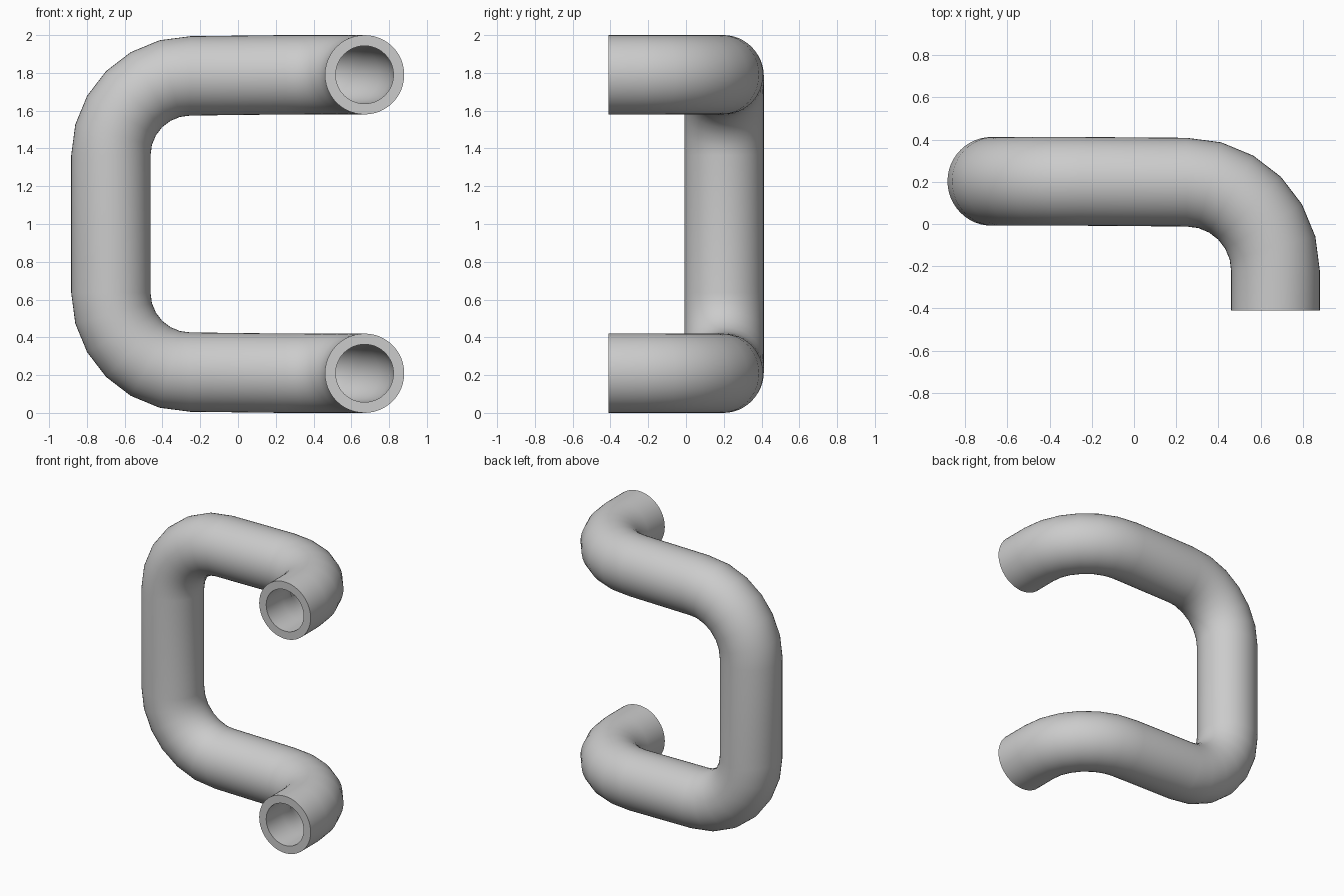
import bpy, bmesh
from math import sin, cos, pi, radians
from mathutils import Vector

if "Cube" in bpy.data.objects:
    bpy.data.objects.remove(bpy.data.objects["Cube"])

OUTER, INNER, BEND = 0.21, 0.153, 0.42
SIDES, STEPS = 48, 6
X, Y = Vector((1, 0, 0)), Vector((0, 1, 0))
Z = Vector((0, 0, 1))


def bend(corner, into, out):
    """Points and tangents of a quarter bend that rounds off a corner."""
    centre = corner - into * BEND + out * BEND
    arc = []
    for i in range(STEPS + 1):
        a = pi / 2 * i / STEPS
        arc.append((centre + (into * sin(a) - out * cos(a)) * BEND,
                    into * cos(a) + out * sin(a)))
    return arc


# Centre line: open end, elbow, corner, upright, corner, elbow, open end
path = [(Vector((0.67, -0.41, 1.79)), Y)]
path += bend(Vector((0.67, 0.198, 1.79)), Y, -X)
path += bend(Vector((-0.673, 0.202, 1.784)), -X, -Z)
path += bend(Vector((-0.673, 0.202, 0.216)), -Z, X)
path += bend(Vector((0.67, 0.198, 0.21)), X, -Y)
path += [(Vector((0.67, -0.41, 0.21)), -Y)]

bm = bmesh.new()


def sweep(radius):
    """Rings of vertices carried along the centre line without twist."""
    side, last, rings = Z.copy(), path[0][1], []
    for point, tangent in path:
        side.rotate(last.rotation_difference(tangent))
        last = tangent
        up = tangent.cross(side)
        rings.append([bm.verts.new(point + (side * cos(a) + up * sin(a)) * radius)
                      for a in (2 * pi * k / SIDES for k in range(SIDES))])
    return rings


def bridge(a, b):
    for k in range(SIDES):
        n = (k + 1) % SIDES
        bm.faces.new((a[k], a[n], b[n], b[k]))


# Outer wall, bore and the two flat end rims
outer, inner = sweep(OUTER), sweep(INNER)
for rings in (outer, inner):
    for a, b in zip(rings, rings[1:]):
        bridge(a, b)
for end in (0, -1):
    bridge(outer[end], inner[end])
bmesh.ops.recalc_face_normals(bm, faces=bm.faces)

mesh = bpy.data.meshes.new("bent_pipe")
bm.to_mesh(mesh)
bm.free()
pipe = bpy.data.objects.new("bent_pipe", mesh)
bpy.context.collection.objects.link(pipe)

# Plain grey finish
grey = bpy.data.materials.new("light_grey")
grey.use_nodes = True
colour = (0.6, 0.6, 0.6, 1)
grey.diffuse_color = colour
grey.node_tree.nodes["Principled BSDF"].inputs["Base Color"].default_value = colour
mesh.materials.append(grey)

bpy.ops.object.select_all(action="DESELECT")
pipe.select_set(True)
bpy.context.view_layer.objects.active = pipe
bpy.ops.object.shade_smooth_by_angle(angle=radians(35))
